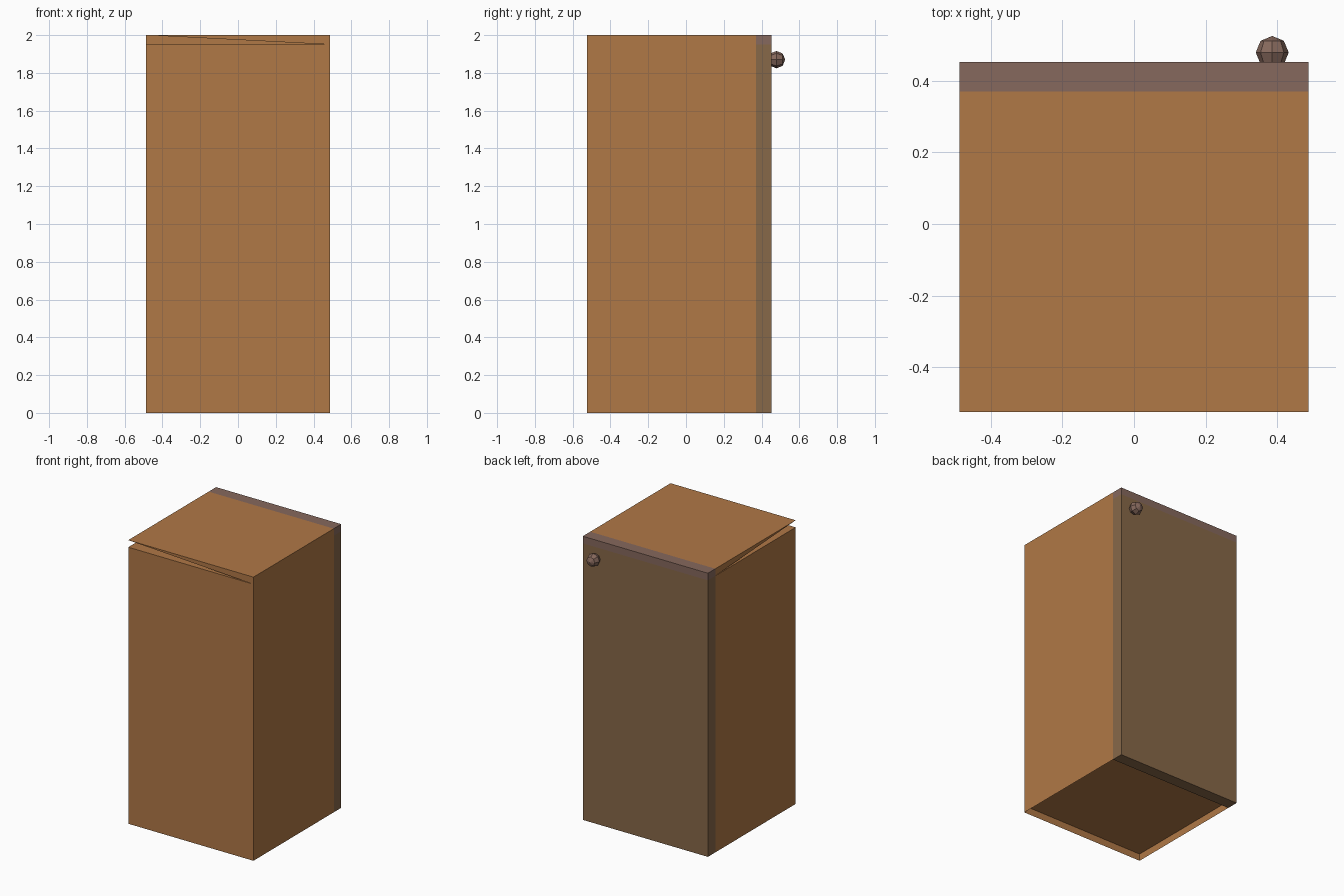
import bpy, bmesh, math
from mathutils import Matrix

if "Cube" in bpy.data.objects:
    bpy.data.objects.remove(bpy.data.objects["Cube"])

W, FRONT, SEAM, BACK = 0.488, -0.525, 0.37, 0.453
LOW, HIGH, TOP = 0.05, 1.95, 2.0


def material(name, rgb):
    m = bpy.data.materials.new(name)
    m.diffuse_color = (*rgb, 1)
    m.use_nodes = True
    m.node_tree.nodes["Principled BSDF"].inputs["Base Color"].default_value = m.diffuse_color
    return m


wood = material("warm wood", (0.434, 0.188, 0.061))
olive = material("olive brown", (0.242, 0.138, 0.066))
mauve = material("mauve brown", (0.240, 0.140, 0.109))


def finish(name, bm, mat):
    me = bpy.data.meshes.new(name)
    bm.to_mesh(me)
    bm.free()
    me.materials.append(mat)
    ob = bpy.data.objects.new(name, me)
    bpy.context.collection.objects.link(ob)
    return ob


def box(name, lo, hi, mat):
    bm = bmesh.new()
    size = [h - l for l, h in zip(lo, hi)]
    mid = [(h + l) / 2 for l, h in zip(lo, hi)]
    bmesh.ops.create_cube(bm, size=1, matrix=Matrix.Translation(mid) @ Matrix.Diagonal((*size, 1)))
    return finish(name, bm, mat)


# Cabinet shell: thin walls, open underneath, with a torn front left top corner
bm = bmesh.new()


def face(*pts):
    bm.faces.new([bm.verts.new(p) for p in pts])


def level(z):
    return [(-W, FRONT, z), (W, FRONT, z), (W, SEAM, z), (-W, SEAM, z)]


g, h, t = level(0), level(HIGH), level(TOP)
for i, j in ((0, 1), (1, 2), (3, 0)):
    face(g[i], g[j], h[j], h[i])
face(h[1], h[2], t[2], t[1])      # right strip
face(h[2], h[3], t[3], t[2])      # rear strip
face(t[0], h[1], t[1])            # front strip, half open
face(t[0], t[3], h[3])            # left strip, half open
face(*t)                          # top
face(*h)                          # ceiling
face(*reversed(level(LOW)))       # raised floor
finish("cabinet_shell", bm, wood)

# Door and the rail above it
box("door", (-W, SEAM, 0), (W, BACK, HIGH), olive)
box("top_rail", (-W, SEAM, HIGH), (W, BACK, TOP), mauve)

# Low-poly knob, pole pointing out of the door
bm = bmesh.new()
bmesh.ops.create_uvsphere(bm, u_segments=8, v_segments=4, radius=0.046,
                          matrix=Matrix.Translation((0.386, 0.479, 1.87)) @ Matrix.Rotation(math.pi / 2, 4, 'X'))
finish("door_knob", bm, mauve)
